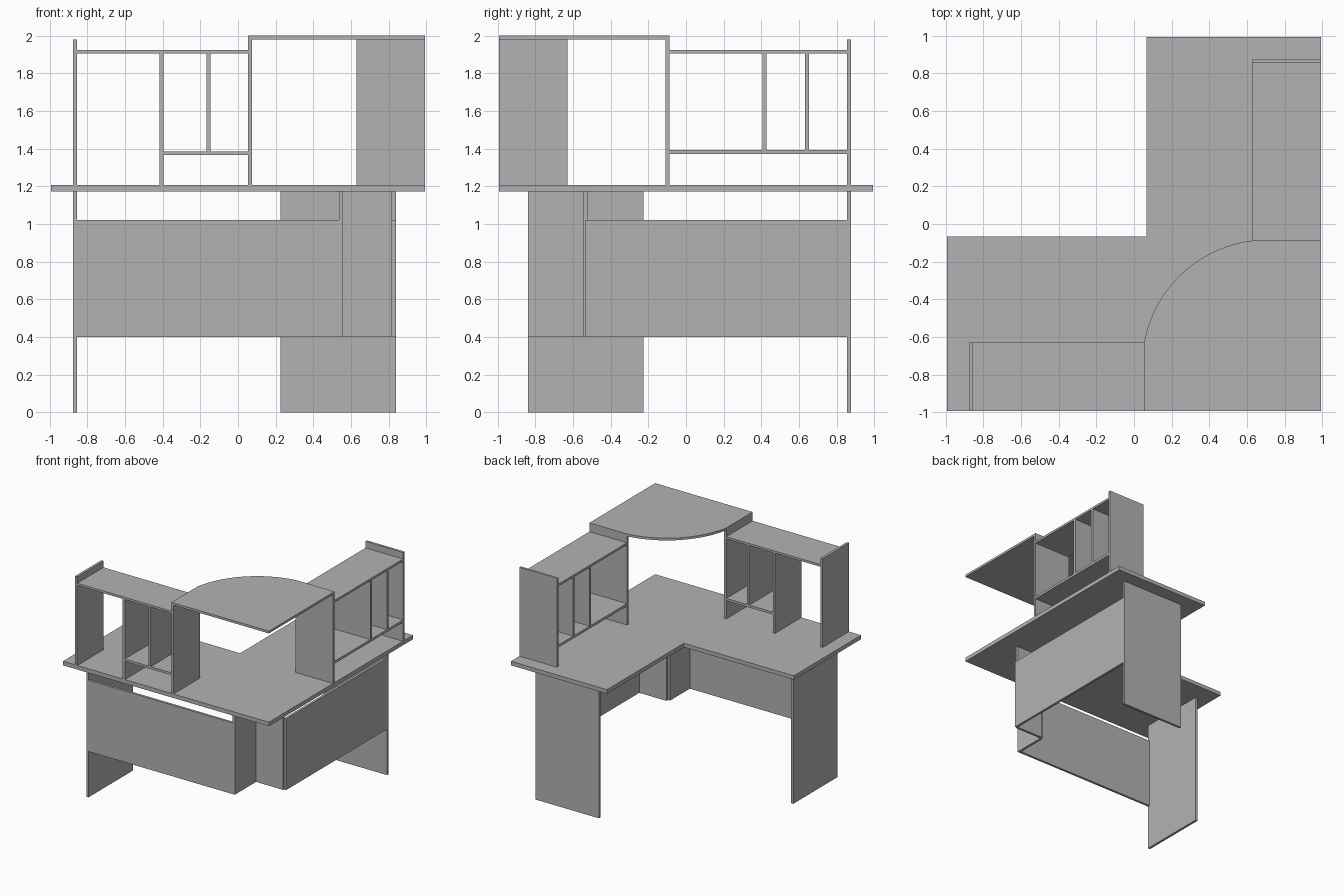
import bpy, bmesh, math
from mathutils import Vector

cube = bpy.data.objects.get("Cube")
if cube:
    bpy.data.objects.remove(cube, do_unlink=True)

grey = bpy.data.materials.new("panel_grey")
grey.use_nodes = True
grey.diffuse_color = (0.45, 0.45, 0.45, 1)
grey.node_tree.nodes["Principled BSDF"].inputs["Base Color"].default_value = (0.45, 0.45, 0.45, 1)

T = 0.021                                   # board thickness
EDGE = 0.992                                # outer edge of the worktop
DESK_LOW, DESK_TOP = 1.172, 1.207
ROOF = 1.98                                 # underside of the corner canopy
SHELF_IN = 0.63                             # inner face of the shelf units
END = 0.875                                 # outer face of legs and end panels


def prism(name, outline, z0, z1):
    """Extrude a flat outline from z0 up to z1."""
    bm = bmesh.new()
    face = bm.faces.new([bm.verts.new((x, y, z0)) for x, y in outline])
    up = bmesh.ops.extrude_face_region(bm, geom=[face])["geom"]
    bmesh.ops.translate(bm, vec=(0, 0, z1 - z0),
                        verts=[v for v in up if isinstance(v, bmesh.types.BMVert)])
    bmesh.ops.recalc_face_normals(bm, faces=bm.faces)
    mesh = bpy.data.meshes.new(name)
    bm.to_mesh(mesh)
    bm.free()
    mesh.materials.append(grey)
    obj = bpy.data.objects.new(name, mesh)
    bpy.context.collection.objects.link(obj)
    return obj


def board(wing, part, a, d, z):
    """Box in wing space: a runs along the wing, d across it."""
    pts = [(a[0], d[0]), (a[1], d[0]), (a[1], d[1]), (a[0], d[1])]
    if wing == "left":                      # the other wing, mirrored over the diagonal
        pts = [(-q, -p) for p, q in pts]
    prism(f"{wing}_{part}", pts, *z)


# L-shaped worktop
N = 0.067
prism("worktop", [(-EDGE, -EDGE), (EDGE, -EDGE), (EDGE, EDGE), (N, EDGE), (N, -N), (-EDGE, -N)],
      DESK_LOW, DESK_TOP)

# Legs, modesty panels and the notched corner, one set per wing
for wing, notch in (("front", 0.556), ("left", 0.545)):
    board(wing, "leg", (-END, -END + T), (-0.838, -0.226), (0, DESK_LOW))
    board(wing, "modesty_panel", (-END + T, notch - T / 2), (-0.838, -0.817), (0.4, 1.02))
    board(wing, "corner_panel", (notch - T, notch), (-0.817, -0.545 if wing == "front" else -0.556),
          (0.4, DESK_LOW))
board("front", "corner_panel_lip", (0.535, 0.556), (-0.838, -0.817), (0.4, DESK_LOW))

# Shelf units: end panel, inner panel and top shelf
DEPTH = (-EDGE, -SHELF_IN)
INNER = {"front": 0.053, "left": 0.088}
for wing, inner in INNER.items():
    board(wing, "unit_end_panel", (-END, -END + T), DEPTH, (DESK_TOP, ROOF))
    board(wing, "unit_inner_panel", (inner, inner + T), DEPTH, (DESK_TOP, ROOF))
    board(wing, "unit_top_shelf", (-END + T, inner), DEPTH, (1.904, 1.923))

# Front unit: full divider, short divider, half shelf
board("front", "unit_divider", (-0.417, -0.396), DEPTH, (DESK_TOP, 1.904))
board("front", "unit_low_shelf", (-0.396, INNER["front"]), DEPTH, (1.365, 1.386))
board("front", "unit_short_divider", (-0.167, -0.146), DEPTH, (1.386, 1.904))

# Side unit: full-length shelf with two dividers
board("left", "unit_low_shelf", (-END + T, INNER["left"]), DEPTH, (1.372, 1.393))
for i, a in enumerate((-0.426, -0.652)):
    board("left", f"unit_divider_{i + 1}", (a, a + T), DEPTH, (1.393, 1.904))

# Corner canopy with a rounded inner edge
p, q = Vector((SHELF_IN, -INNER["left"])), Vector((INNER["front"], -SHELF_IN))
chord = q - p
bulge = 0.13
radius = ((chord.length / 2) ** 2 + bulge ** 2) / (2 * bulge)
outward = Vector((chord.y, -chord.x)).normalized()
centre = (p + q) / 2 - outward * (radius - bulge)
start = math.atan2(p.y - centre.y, p.x - centre.x)
sweep = 2 * math.asin(chord.length / 2 / radius)
arc = [(centre.x + radius * math.cos(start + sweep * i / 24),
        centre.y + radius * math.sin(start + sweep * i / 24)) for i in range(25)]
prism("corner_canopy", [(INNER["front"], -EDGE), (EDGE, -EDGE), (EDGE, p.y)] + arc, ROOF, 2.0)
